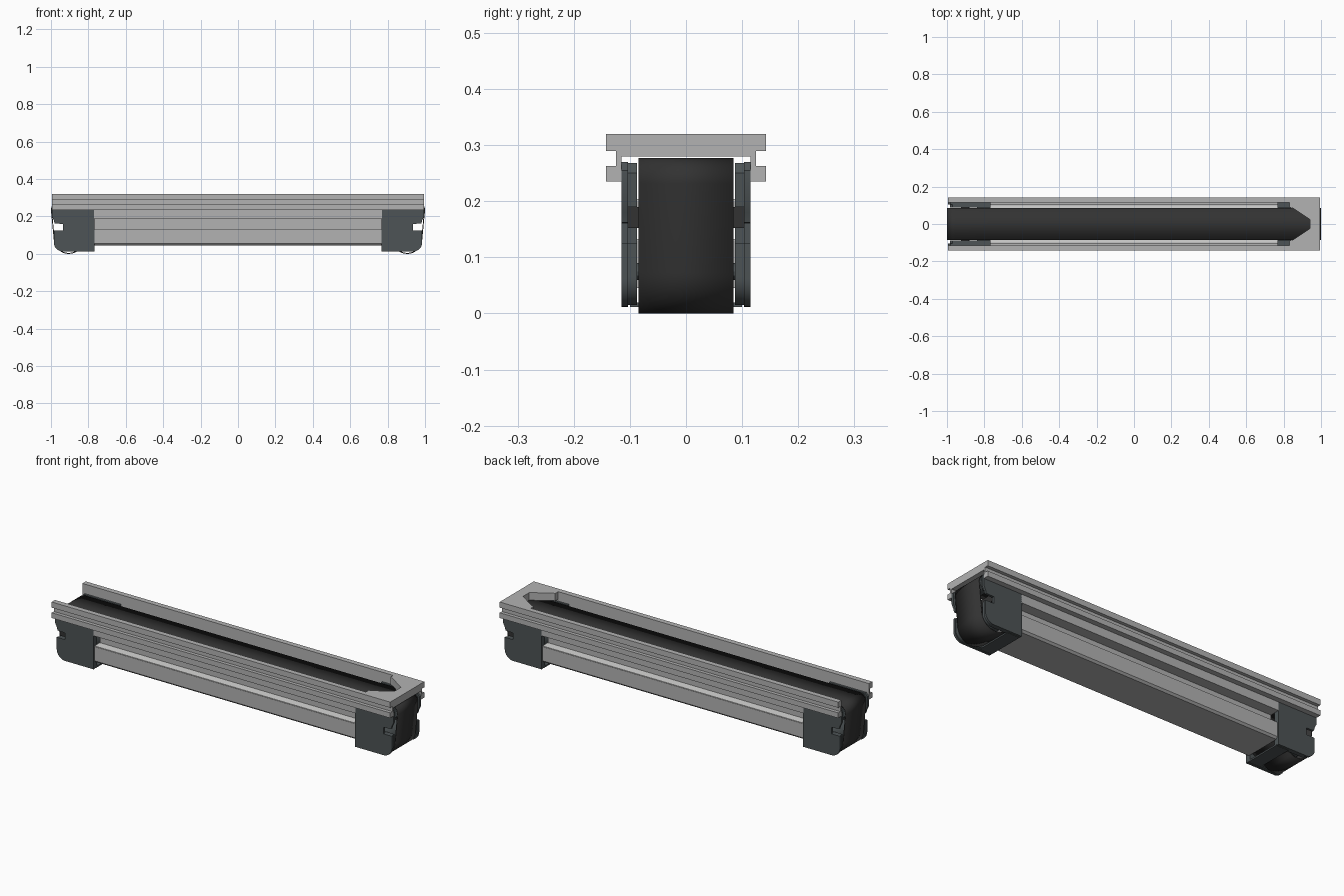
import bpy, bmesh, math
from mathutils import Vector

if "Cube" in bpy.data.objects:
    bpy.data.objects.remove(bpy.data.objects["Cube"])


def material(name, rgb):
    m = bpy.data.materials.new(name)
    m.diffuse_color = (*rgb, 1)
    m.use_nodes = True
    m.node_tree.nodes["Principled BSDF"].inputs["Base Color"].default_value = m.diffuse_color
    return m


ALU = material("aluminium grey", (0.45, 0.45, 0.45))
LIGHT = material("light wear strip", (0.68, 0.68, 0.67))
SLATE = material("dark slate", (0.075, 0.088, 0.092))
BELT = material("belt black", (0.032, 0.032, 0.032))


def finish(name, bm, mat, smooth=False):
    bmesh.ops.recalc_face_normals(bm, faces=bm.faces)
    me = bpy.data.meshes.new(name)
    bm.to_mesh(me)
    bm.free()
    me.materials.append(mat)
    ob = bpy.data.objects.new(name, me)
    bpy.context.collection.objects.link(ob)
    if smooth:
        bpy.ops.object.select_all(action='DESELECT')
        ob.select_set(True)
        bpy.context.view_layer.objects.active = ob
        bpy.ops.object.shade_smooth_by_angle(angle=math.radians(30))
    return ob


def prism(name, points, axis, lo, hi, mat, smooth=False):
    """Extrude a 2D outline along an axis: x uses (y, z), y uses (x, z), z uses (x, y)."""
    place = {'x': lambda a, b, t: (t, a, b),
             'y': lambda a, b, t: (a, t, b),
             'z': lambda a, b, t: (a, b, t)}[axis]
    bm = bmesh.new()
    face = bm.faces.new([bm.verts.new(place(a, b, lo)) for a, b in points])
    ext = bmesh.ops.extrude_face_region(bm, geom=[face])
    verts = [v for v in ext['geom'] if isinstance(v, bmesh.types.BMVert)]
    bmesh.ops.translate(bm, verts=verts, vec=Vector(place(0, 0, hi - lo)))
    return finish(name, bm, mat, smooth)


def rect(a0, a1, b0, b1):
    return [(a0, b0), (a1, b0), (a1, b1), (a0, b1)]


def arc(cx, cz, r, start, end, n):
    return [(cx + r * math.cos(math.radians(start + (end - start) * i / n)),
             cz + r * math.sin(math.radians(start + (end - start) * i / n)))
            for i in range(n + 1)]


def mirror(points):
    return [(-a, b) for a, b in reversed(points)]


# Extruded frame: slider bed, recessed web and lower tub
half = [(.082, .268), (.082, .2), (.101, .2), (.101, .25), (.115, .25), (.115, .19),
        (.06, .19), (.06, .13), (.108, .13), (.108, .055), (.098, .045)]
prism("frame_body", half + mirror(half), 'x', -.77, .77, ALU)

# Slotted side rails and light strips
rail = [(.115, .235), (.143, .235), (.143, .263), (.125, .263),
        (.125, .29), (.143, .29), (.143, .32), (.115, .32)]
for side, s in (("front", -1), ("back", 1)):
    prism(side + "_rail", [(s * y, z) for y, z in rail], 'x', -.995, .995, ALU)
    prism(side + "_bed_strip", [(s * y, z) for y, z in rect(.083, .1, .2, .204)],
          'x', -.77, .77, LIGHT)
    prism(side + "_ledge_strip", [(s * y, z) for y, z in rect(.061, .106, .13, .133)],
          'x', -.77, .77, LIGHT)

# Top end plate with tapered cut-out
prism("end_plate", [(.832, -.115), (.995, -.115), (.995, .115), (.832, .115),
                    (.832, .09), (.85, .085), (.94, .025), (.94, -.025),
                    (.85, -.085), (.832, -.09)], 'z', .28, .32, ALU)

# Belt: closed thin loop over a nose roller and a lower roller at each end
loop = ([(.77, .277)] + arc(.958, .235, .042, 90, -5, 14)
        + arc(.905, .08, .08, -5, -115, 18) + [(.765, .062)])
loop += mirror(loop)
bm = bmesh.new()
rows = [[bm.verts.new((x, y, z)) for x, z in loop] for y in (-.085, .085)]
for i in range(len(loop)):
    j = (i + 1) % len(loop)
    bm.faces.new((rows[0][i], rows[0][j], rows[1][j], rows[1][i]))
belt = finish("belt", bm, BELT, True)
thick = belt.modifiers.new("thickness", 'SOLIDIFY')
thick.thickness = .005
thick.offset = -1

# End brackets, rollers and shafts at both ends
outer = ([(.768, .27), (.768, .012), (.935, .012)] + arc(.935, .062, .05, -85, 0, 8)
         + [(.985, .125), (.935, .125), (.935, .16), (.98, .162),
            (.985, .18), (.995, .2), (.995, .255), (.98, .27)])
inner = ([(.768, .268), (.768, .015), (.93, .015)] + arc(.93, .065, .05, -85, 0, 8)
         + [(.98, .125), (.92, .125), (.92, .19), (.98, .19), (.985, .25), (.97, .268)])
for end, e in (("left", -1), ("right", 1)):
    def flip(pts):
        return [(e * x, z) for x, z in pts]
    for side, s in (("front", -1), ("back", 1)):
        label = f"{end}_{side}_bracket"
        prism(label + "_plate", flip(outer), 'y', s * .103, s * .115, SLATE, True)
        prism(label + "_liner", flip(inner), 'y', s * .087, s * .103, SLATE, True)
    prism(end + "_bottom_plate", flip(rect(.768, .84, .012, .02)),
          'y', -.1, .1, SLATE)
    prism(end + "_cross_bar", flip(rect(.885, .925, .152, .19)),
          'y', -.104, .104, BELT)
    prism(end + "_nose_roller", flip(arc(.958, .235, .036, 0, 345, 23)),
          'y', -.084, .084, SLATE, True)
    prism(end + "_lower_roller", flip(arc(.895, .075, .055, 0, 345, 23)),
          'y', -.084, .084, SLATE, True)
    prism(end + "_lower_shaft", flip(arc(.895, .075, .015, 0, 330, 11)),
          'y', -.1, .1, SLATE, True)
